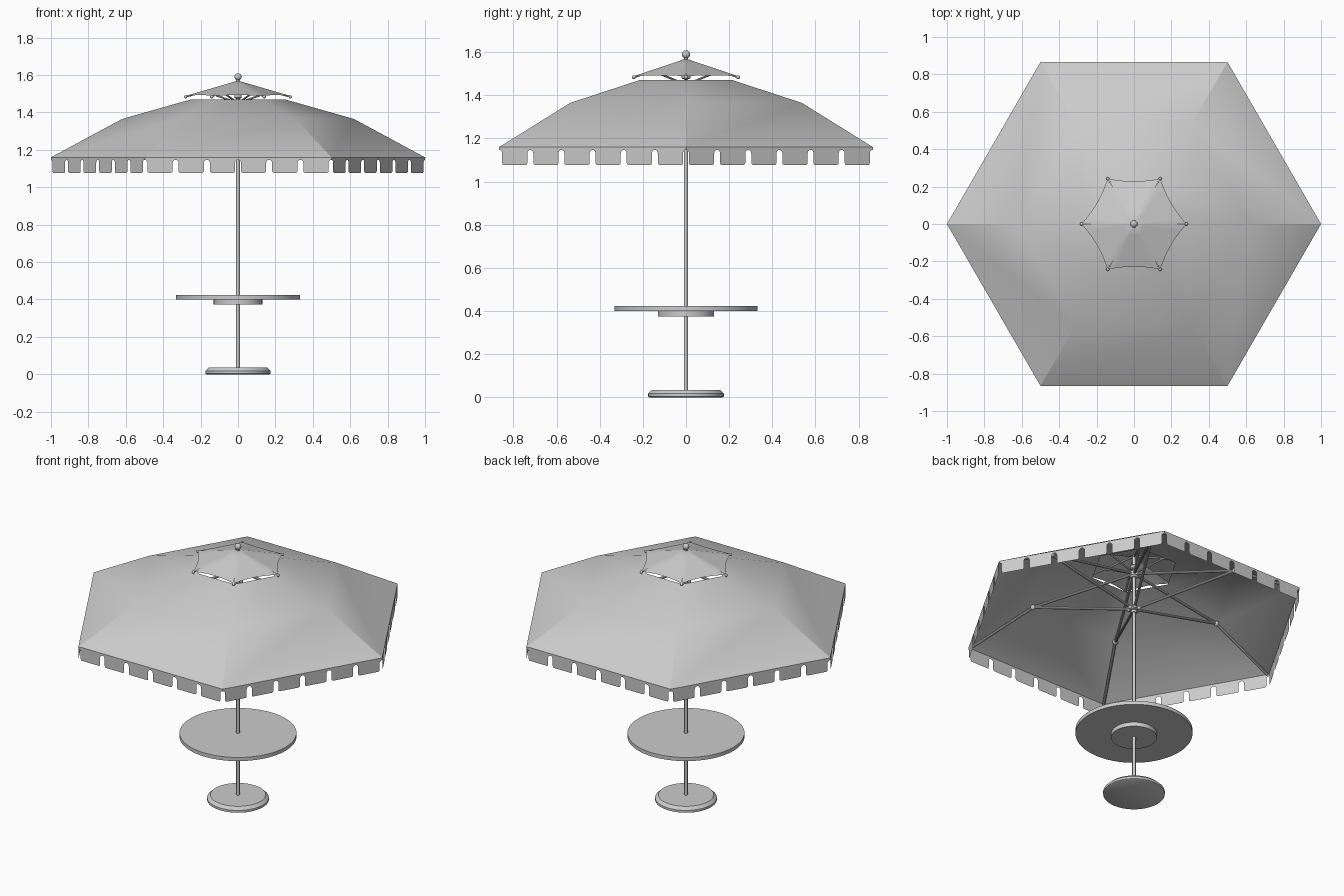
import bpy, bmesh, math
from mathutils import Vector

cube = bpy.data.objects.get("Cube")
if cube:
    bpy.data.objects.remove(cube, do_unlink=True)

grey = bpy.data.materials.new("plain_grey")
grey.use_nodes = True
tone = (0.6, 0.6, 0.6, 1)
grey.diffuse_color = tone
grey.node_tree.nodes["Principled BSDF"].inputs["Base Color"].default_value = tone


def finish(name, bm, angle=30):
    mesh = bpy.data.meshes.new(name)
    bm.to_mesh(mesh)
    bm.free()
    mesh.materials.append(grey)
    obj = bpy.data.objects.new(name, mesh)
    bpy.context.collection.objects.link(obj)
    bpy.ops.object.select_all(action="DESELECT")
    bpy.context.view_layer.objects.active = obj
    obj.select_set(True)
    bpy.ops.object.shade_smooth_by_angle(angle=math.radians(angle))
    return obj


def polar(r, a, z):
    return Vector((r * math.cos(a), r * math.sin(a), z))


def lathe(name, profile, sides=48):
    """Closed solid turned around the z axis, profile listed bottom to top."""
    bm = bmesh.new()
    rings = [[bm.verts.new(polar(r, math.tau * i / sides, z)) for i in range(sides)]
             for r, z in profile]
    for low, high in zip(rings, rings[1:]):
        for i in range(sides):
            j = (i + 1) % sides
            bm.faces.new((low[i], low[j], high[j], high[i]))
    bm.faces.new(rings[0][::-1])
    bm.faces.new(rings[-1])
    return finish(name, bm)


def add_tube(bm, a, b, r, sides=10):
    axis = b - a
    made = bmesh.ops.create_cone(bm, cap_ends=True, segments=sides, radius1=r,
                                 radius2=r, depth=axis.length)["verts"]
    turn = axis.to_track_quat("Z", "Y").to_matrix()
    for v in made:
        v.co = turn @ v.co + (a + b) / 2


def add_ball(bm, c, r):
    made = bmesh.ops.create_uvsphere(bm, u_segments=16, v_segments=10, radius=r)["verts"]
    bmesh.ops.translate(bm, verts=made, vec=c)


ANGLES = [math.tau * i / 6 for i in range(6)]
RIM_Z, HEM_Z = 1.16, 1.077

# Base, table and pole
lathe("base", [(0.168, 0), (0.175, 0.004), (0.175, 0.018), (0.157, 0.035)], 64)
lathe("table_support", [(0.13, 0.374), (0.13, 0.402)], 64)
lathe("table_top", [(0.332, 0.4), (0.332, 0.423)], 96)
lathe("pole", [(0.01, 0.03), (0.01, 1.57)], 24)
lathe("runner_hub", [(0.016, 1.19), (0.016, 1.205), (0.026, 1.205),
                     (0.026, 1.23), (0.016, 1.23), (0.016, 1.24)], 24)
lathe("crown_hub", [(0.016, 1.42), (0.026, 1.43), (0.026, 1.455), (0.016, 1.465)], 24)
lathe("cap_hub", [(0.015, 1.475), (0.02, 1.48), (0.02, 1.495), (0.015, 1.5)], 24)

# Finial
bm = bmesh.new()
add_ball(bm, Vector((0, 0, 1.59)), 0.019)
add_tube(bm, Vector((0, 0, 1.555)), Vector((0, 0, 1.58)), 0.009, 16)
finish("finial", bm)

# Main canopy: open hexagonal shell
bm = bmesh.new()
rings = [[bm.verts.new(polar(r, a, z)) for a in ANGLES]
         for r, z in ((1, RIM_Z), (0.62, 1.365), (0.25, 1.47))]
for low, high in zip(rings, rings[1:]):
    for i in range(6):
        j = (i + 1) % 6
        bm.faces.new((low[i], low[j], high[j], high[i]))
finish("canopy", bm)

# Valance: six rounded tabs on each side, parted by arched notches
TAB, NOTCH, ARCH_Z, SOFT = 1 / 6, 0.016, 1.131, 0.01
half = [(0, RIM_Z)]
half += [(NOTCH * math.sin(t * math.pi / 8), ARCH_Z + NOTCH * math.cos(t * math.pi / 8))
         for t in range(5)]
half += [(NOTCH + SOFT * (1 - math.cos(t * math.pi / 6)),
          HEM_Z + SOFT * (1 - math.sin(t * math.pi / 6))) for t in range(4)]
outline = half + [(TAB - u, z) for u, z in reversed(half)]
bm = bmesh.new()
for i in range(6):
    start = polar(1, ANGLES[i], 0)
    along = polar(1, ANGLES[(i + 1) % 6], 0) - start
    for k in range(6):
        bm.faces.new([bm.verts.new(start + along * (k * TAB + u) + Vector((0, 0, z)))
                      for u, z in outline])
finish("valance", bm)

# Vent cap: smooth hexagonal cone with bowed edges
STEPS, LEVELS = 6, 4
bm = bmesh.new()
apex = bm.verts.new((0, 0, 1.57))
rings = []
for level in range(1, LEVELS + 1):
    t = level / LEVELS
    ring = []
    for i in range(6):
        a, b = polar(0.28, ANGLES[i], 0), polar(0.28, ANGLES[(i + 1) % 6], 0)
        for k in range(STEPS):
            s = k / STEPS
            f = t * (1 - 0.06 * 4 * s * (1 - s))
            ring.append(bm.verts.new(a.lerp(b, s) * f + Vector((0, 0, 1.57 - 0.082 * f))))
    rings.append(ring)
n = 6 * STEPS
for i in range(n):
    j = (i + 1) % n
    bm.faces.new((rings[0][i], rings[0][j], apex))
    for high, low in zip(rings, rings[1:]):
        bm.faces.new((low[i], low[j], high[j], high[i]))
finish("vent_cap", bm)

# Ribs, struts and joints under each corner
ribs, struts, joints, cap_ribs = (bmesh.new() for _ in range(4))
for a in ANGLES:
    elbow = polar(0.61, a, 1.347)
    add_tube(ribs, polar(0.015, a, 1.445), elbow, 0.008)
    add_tube(ribs, elbow, polar(0.99, a, 1.153), 0.008)
    add_tube(struts, polar(0.018, a, 1.218), elbow, 0.008)
    add_ball(joints, elbow, 0.016)
    add_ball(joints, polar(0.03, a, 1.218), 0.012)
    tip = polar(0.28, a, 1.484)
    add_tube(cap_ribs, polar(0.01, a, 1.558), tip, 0.005)
    add_tube(cap_ribs, polar(0.015, a, 1.455), polar(0.17, a, 1.51), 0.005)
    add_ball(cap_ribs, tip, 0.009)
finish("canopy_ribs", ribs)
finish("canopy_struts", struts)
finish("rib_joints", joints)
finish("vent_cap_ribs", cap_ribs)
